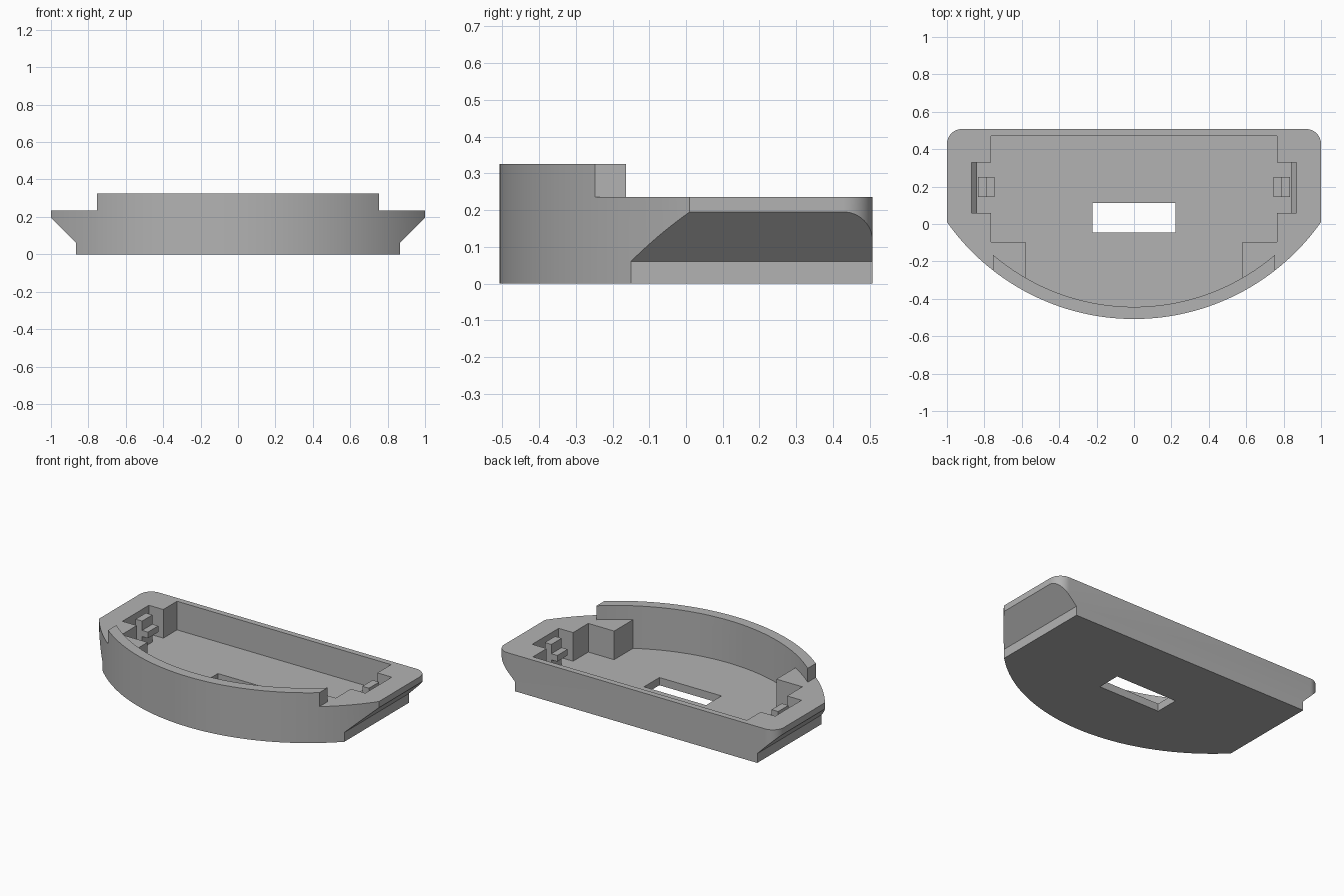
import bpy, bmesh, math
from mathutils import Vector

cube = bpy.data.objects.get("Cube")
if cube:
    bpy.data.objects.remove(cube, do_unlink=True)

grey = bpy.data.materials.new("plain_grey")
grey.use_nodes = True
GREY = (0.45, 0.45, 0.45, 1)
grey.diffuse_color = GREY
grey.node_tree.nodes["Principled BSDF"].inputs["Base Color"].default_value = GREY

FRONT, BACK = -0.508, 0.508
R_OUT, WALL = 1.224, 0.065
R_IN = R_OUT - WALL
CENTRE_Y = FRONT + R_OUT
DECK, TOP, FLOOR = 0.235, 0.325, 0.05
RIM_X, BLOCK_X = 0.755, 0.58


def prism(name, points, lo, hi, axis="z"):
    """Extrude a closed outline along z (xy outline) or y (xz outline)."""
    bm = bmesh.new()
    if axis == "z":
        verts = [bm.verts.new((a, b, lo)) for a, b in points]
        step = Vector((0, 0, hi - lo))
    else:
        verts = [bm.verts.new((a, lo, b)) for a, b in points]
        step = Vector((0, hi - lo, 0))
    face = bm.faces.new(verts)
    ext = bmesh.ops.extrude_face_region(bm, geom=[face])["geom"]
    bmesh.ops.translate(bm, vec=step, verts=[v for v in ext if isinstance(v, bmesh.types.BMVert)])
    bmesh.ops.recalc_face_normals(bm, faces=bm.faces)
    mesh = bpy.data.meshes.new(name)
    bm.to_mesh(mesh)
    bm.free()
    mesh.materials.append(grey)
    ob = bpy.data.objects.new(name, mesh)
    bpy.context.collection.objects.link(ob)
    return ob


def box(x0, x1, y0, y1):
    return [(x0, y0), (x1, y0), (x1, y1), (x0, y1)]


def boolean(target, cutter, operation):
    cutter.hide_render = True
    mod = target.modifiers.new("cut", "BOOLEAN")
    mod.operation, mod.solver, mod.object = operation, "EXACT", cutter
    bpy.context.view_layer.objects.active = target
    bpy.ops.object.modifier_apply(modifier=mod.name)
    bpy.data.objects.remove(cutter, do_unlink=True)


def front_arc(radius, limit, steps=64):
    """Front curve from -limit to +limit, sharing sample points between uses."""
    end = math.asin(1 / R_OUT)
    angles = [end * (2 * i / steps - 1) for i in range(steps + 1)]
    for x in (BLOCK_X, RIM_X):
        angles += [math.asin(x / radius), -math.asin(x / radius)]
    pts = [(radius * math.sin(a), CENTRE_Y - radius * math.cos(a)) for a in sorted(angles)]
    return [p for p in pts if abs(p[0]) <= limit + 1e-6]


def mirrored(points):
    return [(-x, y) for x, y in reversed(points)]


# Tray body: curved front, rounded back corners
r = 0.08
corner = [(1 - r + r * math.cos(t), BACK - r + r * math.sin(t))
          for t in [math.pi / 2 * i / 12 for i in range(13)]]
body = prism("tray_body", front_arc(R_OUT, 1) + corner + mirrored(corner), 0, TOP)

# Undercut ends
half = [(0.865, -0.1), (0.865, 0.06), (1, 0.195), (1.1, 0.195), (1.1, 0.5)]
boolean(body, prism("end_profile", half + mirrored(half), -1, 1, "y"), "INTERSECT")

# Main cavity with corner blocks left at the front
side = [(BLOCK_X, -0.095), (0.765, -0.095), (0.765, 0.47)]
cavity = front_arc(R_IN, BLOCK_X) + side + mirrored(side)
boolean(body, prism("cavity", cavity, FLOOR, 0.6), "DIFFERENCE")

# Side pockets with a sloped outer wall
pocket = [(0.7, FLOOR), (0.84, FLOOR), (0.84, 0.1), (0.868, 0.13), (0.868, 0.6), (0.7, 0.6)]
for outline in (pocket, mirrored(pocket)):
    boolean(body, prism("pocket", outline, 0.06, 0.33, "y"), "DIFFERENCE")

# Lower the deck everywhere but the raised front lip
deck = [(-1.2, 1), (-1.2, -1), (-RIM_X, -1)] + front_arc(R_IN, RIM_X) + [(RIM_X, -1), (1.2, -1), (1.2, 1)]
boolean(body, prism("deck_cut", deck, DECK, 0.7), "DIFFERENCE")

# Floor slot
boolean(body, prism("slot", box(-0.222, 0.222, -0.045, 0.112), -0.1, 0.15), "DIFFERENCE")

bpy.ops.object.select_all(action="DESELECT")
body.select_set(True)
bpy.context.view_layer.objects.active = body
bpy.ops.object.shade_smooth_by_angle(angle=math.radians(25))

# Upright clips with a small inward ledge
clip = [(0.787, FLOOR), (0.834, FLOOR), (0.834, 0.225), (0.787, 0.225),
        (0.787, 0.165), (0.745, 0.165), (0.745, 0.125), (0.787, 0.125)]
for name, outline in (("left_clip", clip), ("right_clip", mirrored(clip))):
    prism(name, outline, 0.145, 0.25, "y")
